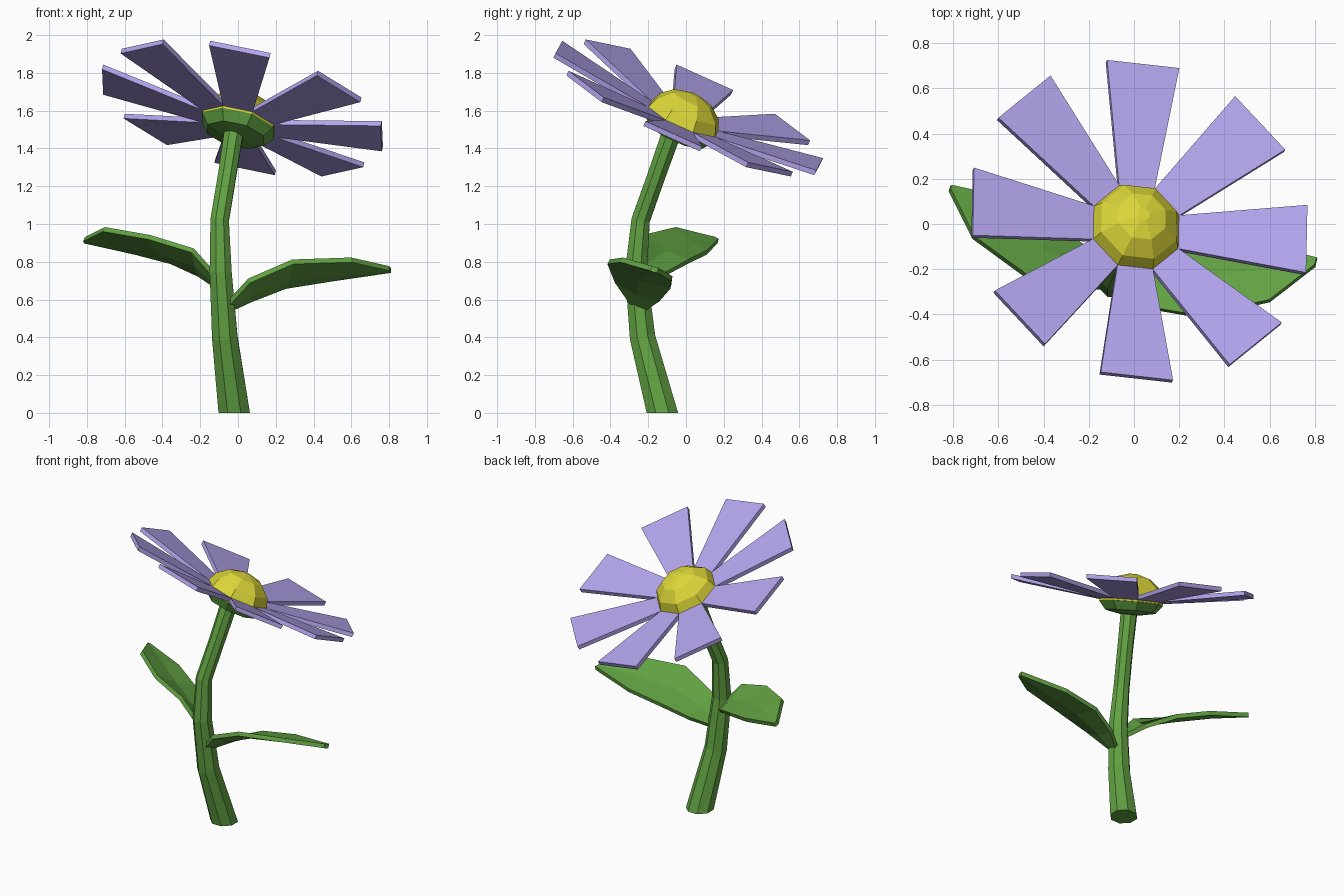
import bpy
import math
from mathutils import Vector

if "Cube" in bpy.data.objects:
    bpy.data.objects.remove(bpy.data.objects["Cube"])


def material(name, rgb):
    m = bpy.data.materials.new(name)
    m.diffuse_color = (*rgb, 1)
    m.use_nodes = True
    m.node_tree.nodes["Principled BSDF"].inputs["Base Color"].default_value = m.diffuse_color
    return m


GREEN = material("leaf_green", (0.12, 0.36, 0.055))
PURPLE = material("petal_purple", (0.46, 0.38, 0.86))
YELLOW = material("centre_yellow", (0.72, 0.68, 0.04))


def add_mesh(name, verts, faces, mat):
    me = bpy.data.meshes.new(name)
    me.from_pydata([tuple(v) for v in verts], [], faces)
    me.materials.append(mat)
    ob = bpy.data.objects.new(name, me)
    bpy.context.collection.objects.link(ob)
    return ob


def loft(name, rings, mat):
    # Skin a list of equal rings and cap both ends
    n = len(rings[0])
    faces = [(r * n + i, r * n + (i + 1) % n, (r + 1) * n + (i + 1) % n, (r + 1) * n + i)
             for r in range(len(rings) - 1) for i in range(n)]
    last = (len(rings) - 1) * n
    faces += [tuple(reversed(range(n))), tuple(range(last, last + n))]
    return add_mesh(name, [v for ring in rings for v in ring], faces, mat)


def ring(c, u, v, r, offset=0.0, n=8):
    angles = [math.tau * (i + offset) / n for i in range(n)]
    return [c + u * (r * math.cos(a)) + v * (r * math.sin(a)) for a in angles]


# Stem: eight-sided tapering tube along a bent path (x, y, z, radius)
path = [(-.02, -.125, 0, .09), (-.07, -.23, .40, .073), (-.092, -.265, .75, .063),
        (-.097, -.24, 1.02, .053), (-.057, -.155, 1.26, .052), (-.02, -.07, 1.5, .055)]
pts = [Vector(p[:3]) for p in path]
rings = []
for i, p in enumerate(pts):
    t = (pts[min(i + 1, len(pts) - 1)] - pts[max(i - 1, 0)]).normalized()
    if i == 0:
        t = Vector((0, 0, 1))
    u = (Vector((1, 0, 0)) - t * t.x).normalized()
    rings.append(ring(p, u, t.cross(u), path[i][3], 0.5))
loft("stem", rings, GREEN)

# Tilted frame of the flower head
N = Vector((.225, .396, .89)).normalized()
E1 = Vector((.73, -.08, -.145))
E1 = (E1 - N * E1.dot(N)).normalized()
E2 = N.cross(E1)
C = Vector((0, -.03, 1.52))


def head_loft(name, profile, mat):
    loft(name, [ring(C + N * h, E1, E2, r, 0.5) for r, h in profile], mat)


# Green cup below and yellow dome above
head_loft("flower_cup", [(.06, -.075), (.165, -.055), (.21, .0), (.15, .02)], GREEN)
head_loft("flower_centre", [(.205, .0), (.213, .03), (.185, .10), (.115, .16), (.03, .185)], YELLOW)

# Eight flaring petals, slightly cupped upward
for k in range(8):
    a = math.tau * k / 8
    d = E1 * math.cos(a) + E2 * math.sin(a)
    s = N.cross(d)
    ends = []
    for r, h, w in [(.12, .03, .07), (.757, .12, .164)]:
        p = C + d * r + N * h
        ends.append([p - s * w, p + s * w, p + s * w - N * .028, p - s * w - N * .028])
    loft("petal_%d" % (k + 1), ends, PURPLE)


# Leaves: near edge and far edge points, creased along the middle
def leaf(name, near, far):
    verts = []
    for a, b in zip(near, far):
        a, b = Vector(a), Vector(b)
        verts += [a, (a + b) / 2 - Vector((0, 0, (a - b).length * .06)), b]
    faces = [(3 * i + j, 3 * i + j + 1, 3 * i + j + 4, 3 * i + j + 3)
             for i in range(len(near) - 1) for j in range(2)]
    ob = add_mesh(name, verts, faces, GREEN)
    mod = ob.modifiers.new("thickness", 'SOLIDIFY')
    mod.thickness = .028
    mod.offset = 0


leaf("right_leaf",
     [(-.06, -.28, .57), (.06, -.37, .70), (.29, -.41, .80), (.60, -.34, .81), (.80, -.185, .765)],
     [(-.06, -.23, .54), (.07, -.14, .60), (.25, -.08, .67), (.50, -.075, .71), (.81, -.15, .755)])
leaf("left_leaf",
     [(-.10, -.28, .70), (-.24, -.29, .86), (-.47, -.235, .93), (-.71, -.06, .972), (-.815, .15, .92)],
     [(-.10, -.23, .66), (-.20, -.12, .73), (-.35, .01, .80), (-.54, .11, .85), (-.81, .17, .91)])
